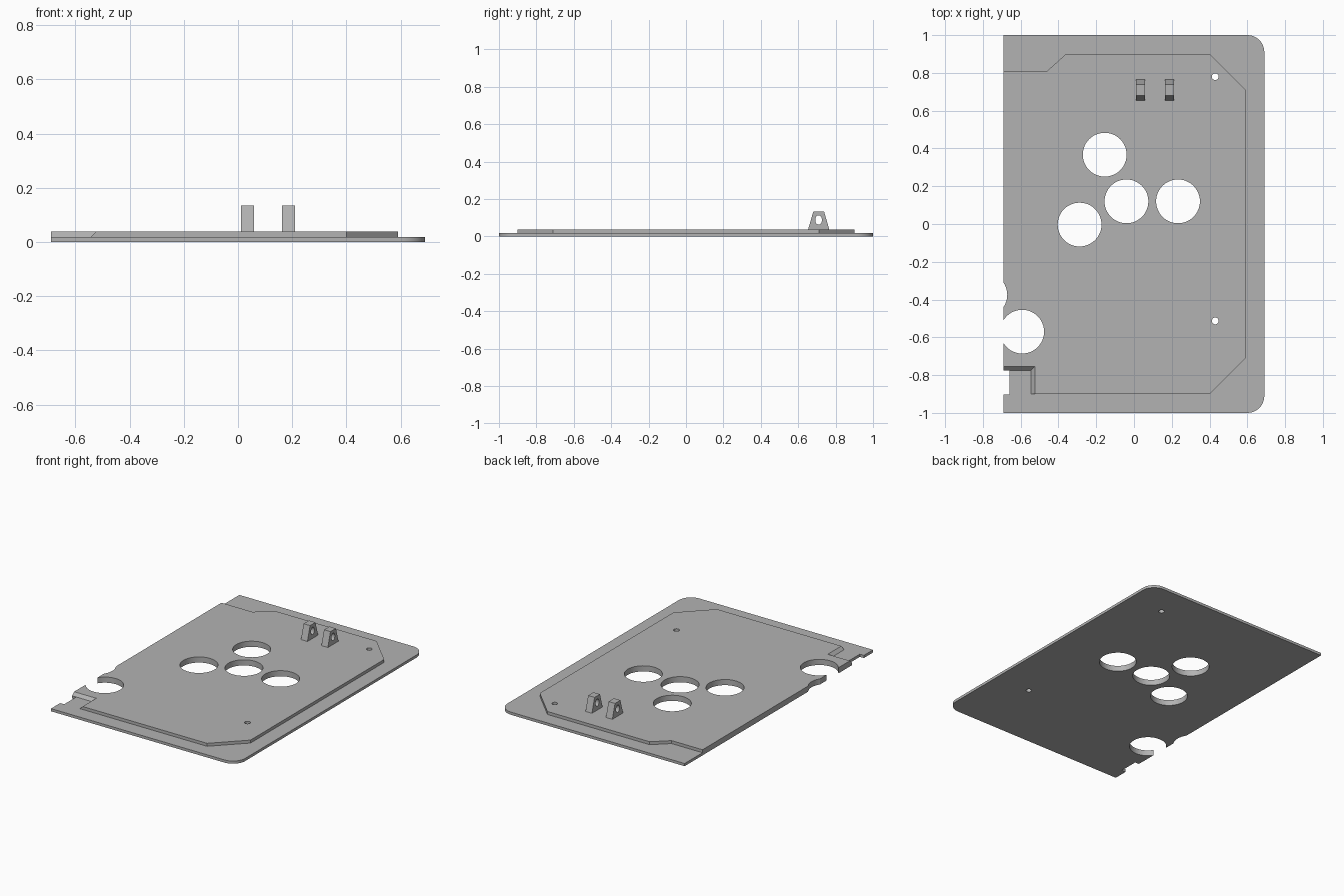
import bpy, bmesh
from math import cos, sin, pi, radians

cube = bpy.data.objects.get("Cube")
if cube:
    bpy.data.objects.remove(cube, do_unlink=True)

grey = bpy.data.materials.new("plain_grey")
grey.use_nodes = True
COLOUR = (0.45, 0.45, 0.45, 1)
grey.diffuse_color = COLOUR
grey.node_tree.nodes["Principled BSDF"].inputs["Base Color"].default_value = COLOUR

BASE_TOP, PANEL_TOP, LUG_TOP = 0.018, 0.038, 0.134
EDGE = 0.69
HOLE_R = 0.116


def loft(name, lower, upper):
    """Solid between two matching loops of 3D points."""
    bm = bmesh.new()
    a = [bm.verts.new(p) for p in lower]
    b = [bm.verts.new(p) for p in upper]
    n = len(a)
    bm.faces.new(a[::-1])
    bm.faces.new(b)
    for i in range(n):
        j = (i + 1) % n
        bm.faces.new((a[i], a[j], b[j], b[i]))
    bmesh.ops.recalc_face_normals(bm, faces=bm.faces)
    mesh = bpy.data.meshes.new(name)
    bm.to_mesh(mesh)
    bm.free()
    mesh.materials.append(grey)
    ob = bpy.data.objects.new(name, mesh)
    bpy.context.collection.objects.link(ob)
    return ob


def slab(name, outline, z0, z1):
    return loft(name, [(x, y, z0) for x, y in outline], [(x, y, z1) for x, y in outline])


def ellipse(cx, cy, rx, ry, n=48):
    return [(cx + rx * cos(2 * pi * i / n), cy + ry * sin(2 * pi * i / n)) for i in range(n)]


def combine(target, tool, operation):
    """Apply a boolean and discard the tool."""
    mod = target.modifiers.new("bool", 'BOOLEAN')
    mod.operation, mod.solver, mod.object = operation, 'EXACT', tool
    tool.hide_render = True
    graph = bpy.context.evaluated_depsgraph_get()
    result = bpy.data.meshes.new_from_object(target.evaluated_get(graph))
    target.modifiers.clear()
    target.data = result
    bpy.data.objects.remove(tool, do_unlink=True)


def smooth(ob):
    bpy.ops.object.select_all(action='DESELECT')
    ob.select_set(True)
    bpy.context.view_layer.objects.active = ob
    bpy.ops.object.shade_smooth_by_angle(angle=radians(30))


# Base plate with two rounded corners
R = 0.09
outline = [(-EDGE, 1), (-EDGE, -1)]
for cy, start in ((-1 + R, -pi / 2), (1 - R, 0)):
    outline += [(EDGE - R + R * cos(start + pi / 2 * i / 10),
                 cy + R * sin(start + pi / 2 * i / 10)) for i in range(11)]
plate = slab("cover_plate", outline, 0, BASE_TOP)

# Raised panel, with sloped sides around its front left recess
shared = [(0.40, -0.90), (0.59, -0.71), (0.59, 0.71), (0.40, 0.90),
          (-0.36, 0.90), (-0.46, 0.81), (-EDGE, 0.81)]


def panel_loop(x, y, z):
    return [(px, py, z) for px, py in shared + [(-EDGE, y), (x, y), (x, -0.90)]]


panel = loft("raised_panel", panel_loop(-0.545, -0.775, BASE_TOP),
             panel_loop(-0.525, -0.755, PANEL_TOP))
combine(plate, panel, 'UNION')

# Through holes, edge cut-outs and screw holes
holes = [(-0.155, 0.367, HOLE_R), (-0.04, 0.12, HOLE_R), (0.233, 0.12, HOLE_R),
         (-0.288, -0.003, HOLE_R), (-0.592, -0.57, HOLE_R), (-0.787, -0.375, HOLE_R),
         (0.43, 0.78, 0.018), (0.43, -0.513, 0.018)]
for x, y, r in holes:
    combine(plate, slab("hole_cutter", ellipse(x, y, r, r), -0.1, 0.1), 'DIFFERENCE')

# Rectangular notch in the edge
notch = [(-0.8, -0.903), (-0.66, -0.903), (-0.66, -0.775), (-0.8, -0.775)]
combine(plate, slab("notch_cutter", notch, -0.1, BASE_TOP + 0.001), 'DIFFERENCE')
smooth(plate)


# Two tapered lugs with an oval eye
def across(points, x):
    return [(x, y, z) for y, z in points]


side = [(0.653, PANEL_TOP), (0.766, PANEL_TOP), (0.738, LUG_TOP), (0.681, LUG_TOP)]
eye = ellipse(0.709, 0.088, 0.018, 0.025, 32)
for name, x in (("right_lug", 0.011), ("left_lug", 0.163)):
    lug = loft(name, across(side, x), across(side, x + 0.048))
    combine(lug, loft("eye_cutter", across(eye, x - 0.1), across(eye, x + 0.1)), 'DIFFERENCE')
    smooth(lug)
